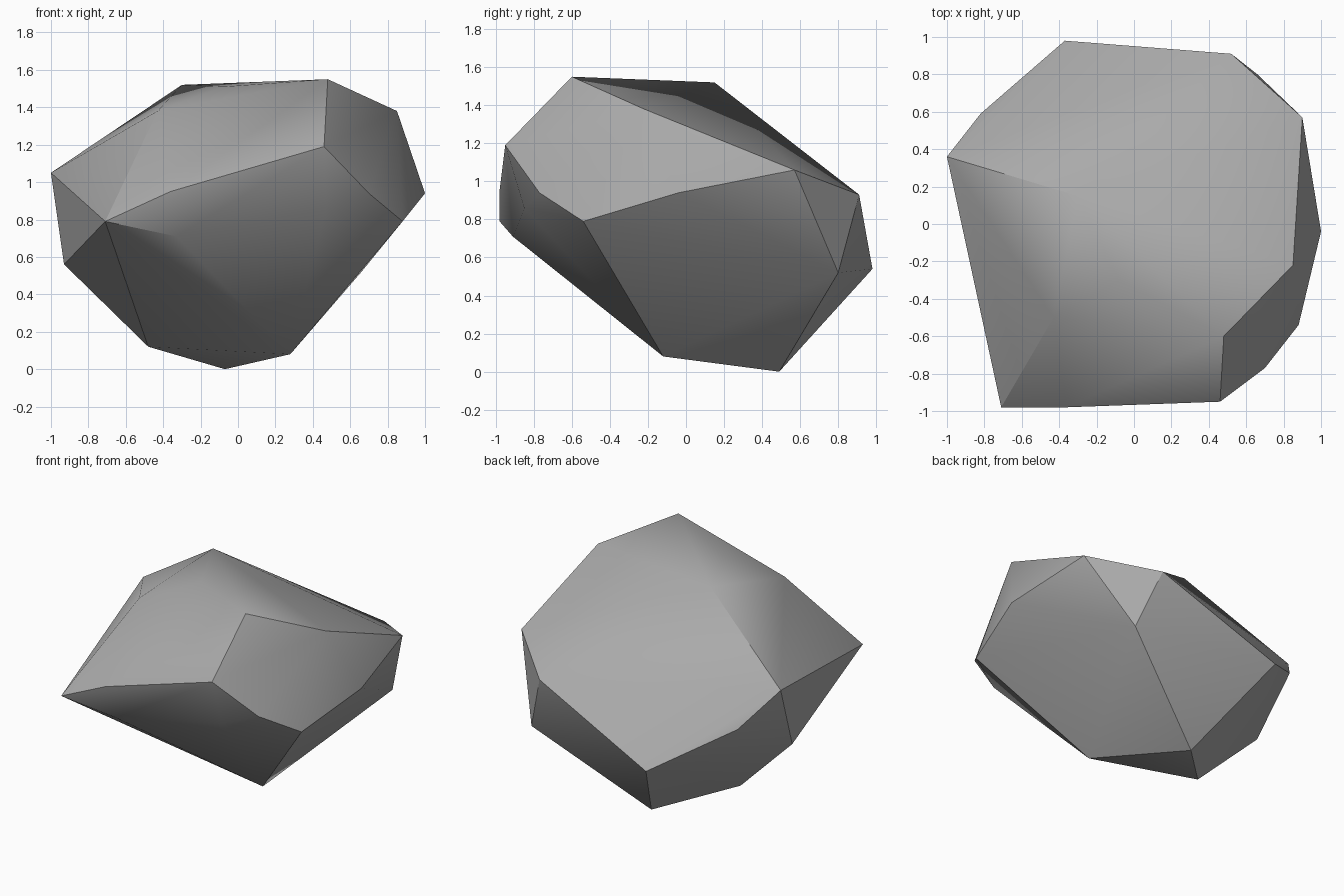
import bpy
import bmesh
import math

# Remove the default cube only
default_cube = bpy.data.objects.get("Cube")
if default_cube:
    bpy.data.objects.remove(default_cube, do_unlink=True)


def make_material(name, colour):
    material = bpy.data.materials.new(name)
    material.use_nodes = True
    material.diffuse_color = colour
    shader = material.node_tree.nodes["Principled BSDF"]
    shader.inputs["Base Color"].default_value = colour
    shader.inputs["Roughness"].default_value = 0.9
    return material


# Corners of the boulder, grouped by the region they shape
corners = {
    "crown": [(0.48, -0.6, 1.55), (-0.3, 0.15, 1.52), (-0.08, -0.3, 1.51),
              (-0.43, -0.5, 1.38), (0.85, -0.22, 1.38)],
    "front_rim": [(-0.71, -0.98, 0.79), (-0.36, -0.98, 0.95), (0.46, -0.95, 1.19),
                  (0.7, -0.77, 0.94), (0.88, -0.54, 0.79)],
    "front_underside": [(-0.33, -0.91, 0.71), (0.47, -0.85, 0.86)],
    "left_side": [(1, -0.04, 0.94), (0.9, 0.57, 1.06)],
    "back_rim": [(0.52, 0.91, 0.93), (0.66, 0.8, 0.52), (-0.37, 0.98, 0.54),
                 (-0.82, 0.59, 0.81)],
    "right_side": [(-1, 0.36, 1.05), (-0.93, 0.13, 0.56)],
    "base": [(-0.07, 0.49, 0), (-0.48, 0.07, 0.12), (0.28, -0.12, 0.08)],
}


def build_hull(name, point_groups, material):
    """Wrap a convex skin around the grouped corner points."""
    bm = bmesh.new()
    for points in point_groups.values():
        for point in points:
            bm.verts.new(point)
    hull = bmesh.ops.convex_hull(bm, input=bm.verts[:], use_existing_faces=False)
    loose = {item for item in hull["geom_interior"] + hull["geom_unused"]
             if isinstance(item, bmesh.types.BMVert)}
    bmesh.ops.delete(bm, geom=list(loose), context="VERTS")
    bmesh.ops.recalc_face_normals(bm, faces=bm.faces[:])
    mesh = bpy.data.meshes.new(name)
    bm.to_mesh(mesh)
    bm.free()
    mesh.materials.append(material)
    rock = bpy.data.objects.new(name, mesh)
    bpy.context.collection.objects.link(rock)
    return rock


# Boulder with broad facets, softened across shallow edges
stone_grey = make_material("stone_grey", (0.4, 0.4, 0.4, 1))
boulder = build_hull("boulder", corners, stone_grey)
bpy.ops.object.select_all(action="DESELECT")
boulder.select_set(True)
bpy.context.view_layer.objects.active = boulder
bpy.ops.object.shade_smooth_by_angle(angle=math.radians(30))
